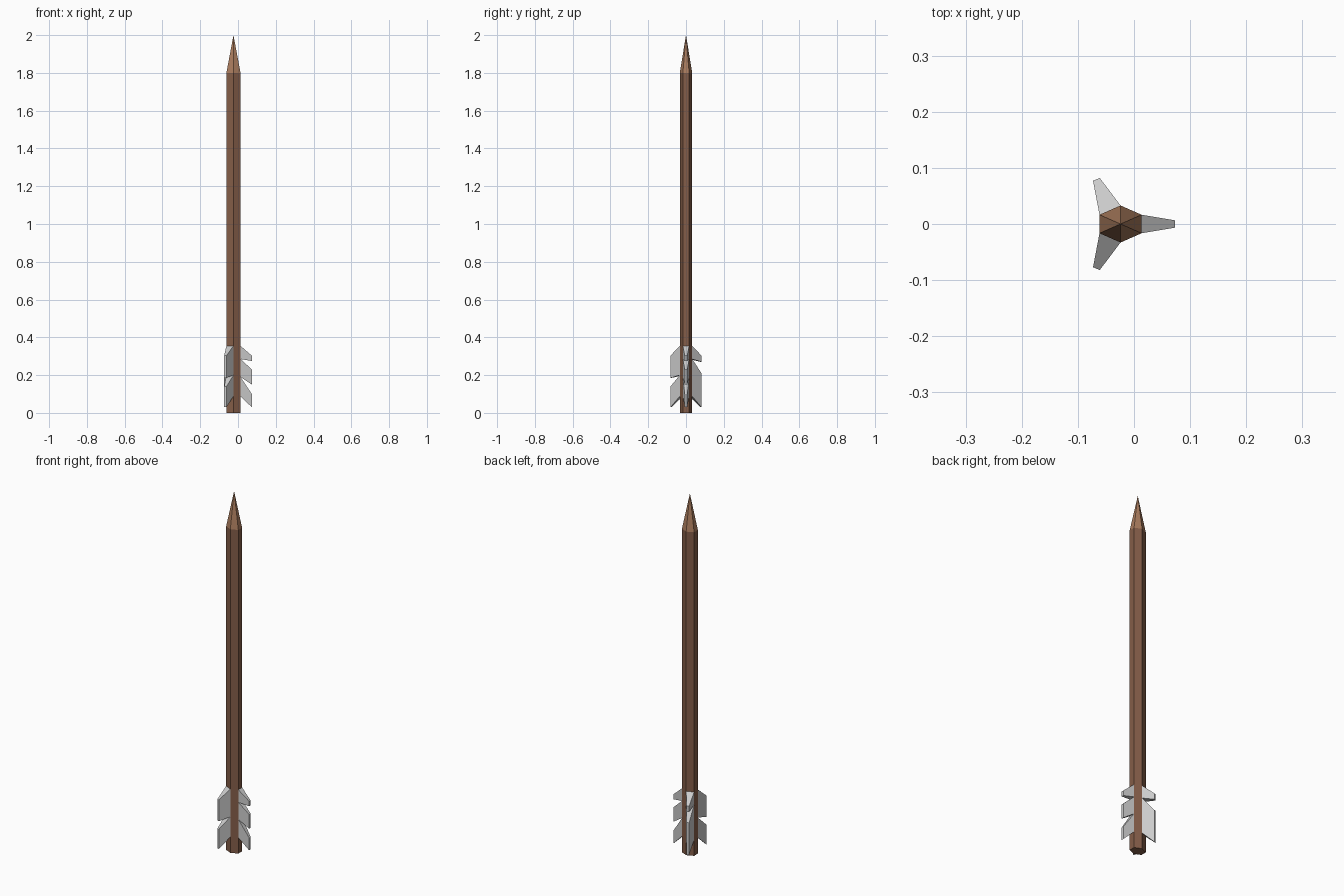
import bpy, bmesh
from math import radians, cos, sin

if "Cube" in bpy.data.objects:
    bpy.data.objects.remove(bpy.data.objects["Cube"])

CX = -0.024            # shaft axis x
RX, RY = 0.0433, 0.033  # stretched hexagon radii


def hexagon():
    return [(CX + RX * cos(radians(30 + 60 * k)), RY * sin(radians(30 + 60 * k)))
            for k in range(6)]


def material(name, colour):
    m = bpy.data.materials.new(name)
    m.diffuse_color = (*colour, 1)
    m.use_nodes = True
    m.node_tree.nodes["Principled BSDF"].inputs["Base Color"].default_value = m.diffuse_color
    return m


def finish(name, bm, mat=None):
    bmesh.ops.recalc_face_normals(bm, faces=bm.faces[:])
    me = bpy.data.meshes.new(name)
    bm.to_mesh(me)
    bm.free()
    ob = bpy.data.objects.new(name, me)
    bpy.context.collection.objects.link(ob)
    if mat:
        me.materials.append(mat)
    return ob


HEX = hexagon()

# Hexagonal shaft
bm = bmesh.new()
low = [bm.verts.new((x, y, 0)) for x, y in HEX]
top = [bm.verts.new((x, y, 1.8)) for x, y in HEX]
bm.faces.new(low)
bm.faces.new(top)
for i in range(6):
    j = (i + 1) % 6
    bm.faces.new((low[i], low[j], top[j], top[i]))
finish("shaft", bm, material("dark_wood", (0.23, 0.11, 0.065)))

# Pointed tip
bm = bmesh.new()
base = [bm.verts.new((x, y, 1.8)) for x, y in HEX]
apex = bm.verts.new((CX, 0, 2.0))
bm.faces.new(base)
for i in range(6):
    bm.faces.new((base[i], base[(i + 1) % 6], apex))
finish("point", bm, material("light_wood", (0.40, 0.20, 0.11)))


# Feather vanes: profile of (0 = root / 1 = outer edge, z), tapering from a hexagon side
def vane(name, roots, tips, notches):
    profile = [(0, 0.355), (1, 0.303)]
    for upper, root, lower in notches:
        profile += [(1, upper), (0, root), (1, lower)]
    profile += [(1, 0.03), (0, 0.088)]
    bm = bmesh.new()
    sides = [[bm.verts.new((*(t if o else r), z)) for o, z in profile]
             for r, t in zip(roots, tips)]
    a, b = sides
    # each tooth is a quad on both flanks
    n = len(profile)
    for s in range(0, n - 2, 3):
        root_low = s + 3
        quad = (s, s + 1, s + 2, root_low)
        for side in sides:
            bm.faces.new([side[q] for q in quad])
    for i in range(n - 1):
        bm.faces.new((a[i], a[i + 1], b[i + 1], b[i]))
    finish(name, bm)


vane("vane_right", (HEX[5], HEX[0]), ((0.073, -0.0065), (0.073, 0.0065)),
     [(0.275, 0.285, 0.23), (0.15, 0.19, 0.10)])
vane("vane_back", (HEX[1], HEX[2]), ((-0.061, 0.082), (-0.073, 0.077)),
     [(0.27, 0.285, 0.21)])
vane("vane_front", (HEX[3], HEX[4]), ((-0.073, -0.077), (-0.061, -0.082)),
     [(0.185, 0.20, 0.14)])
